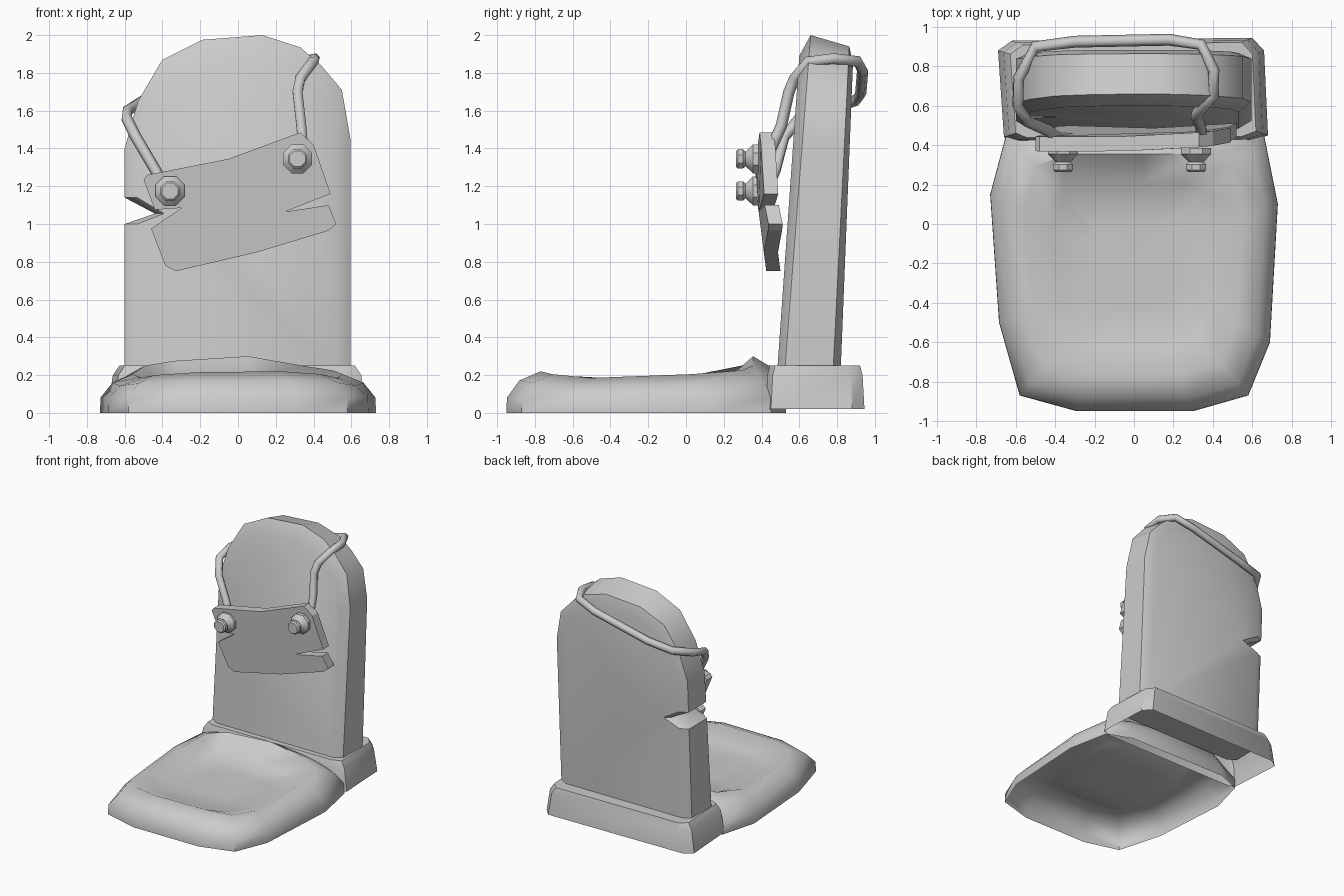
import bpy, bmesh, math

if "Cube" in bpy.data.objects:
    bpy.data.objects.remove(bpy.data.objects["Cube"])


def smooth(ob, angle):
    bpy.ops.object.select_all(action='DESELECT')
    ob.select_set(True)
    bpy.context.view_layer.objects.active = ob
    if ob.type == 'CURVE':
        bpy.ops.object.convert(target='MESH')
    bpy.ops.object.shade_smooth_by_angle(angle=math.radians(angle))


def loft(name, rings, cap_first=True, cap_last=True, angle=35):
    """Skin a list of matching closed rings."""
    bm = bmesh.new()
    vr = [[bm.verts.new(p) for p in r] for r in rings]
    n = len(rings[0])
    for a, b in zip(vr, vr[1:]):
        for i in range(n):
            j = (i + 1) % n
            bm.faces.new((a[i], a[j], b[j], b[i]))
    if cap_first:
        bm.faces.new(vr[0])
    if cap_last:
        bm.faces.new(vr[-1])
    bmesh.ops.recalc_face_normals(bm, faces=bm.faces[:])
    mesh = bpy.data.meshes.new(name)
    bm.to_mesh(mesh)
    bm.free()
    ob = bpy.data.objects.new(name, mesh)
    bpy.context.collection.objects.link(ob)
    smooth(ob, angle)


def interp(table, t):
    for (t0, v0), (t1, v1) in zip(table, table[1:]):
        if t <= t1:
            return v0 + (v1 - v0) * (t - t0) / (t1 - t0)
    return table[-1][1]


# headstone: leaning slab, softly bulged faces, a chip in its left edge
outline = [(-.6, .2), (.595, .2), (.595, 1.45), (.55, 1.71), (.44, 1.84), (.33, 1.935),
           (.13, 2.0), (-.19, 1.975), (-.40, 1.87), (-.53, 1.65), (-.6, 1.4),
           (-.6, 1.14), (-.44, 1.055), (-.6, 1.0)]


def slab_ring(y0, lean, sx, drop):
    ring = []
    for x, z in outline:
        z -= drop * max(0, z - 1.4) / .6
        ring.append((x * sx, y0 + (z - .25) * lean, z))
    return ring


loft("headstone", [slab_ring(.485, .07, .89, .11), slab_ring(.525, .077, 1, 0),
                   slab_ring(.78, .05, 1, .06), slab_ring(.82, .04, .89, .15)], angle=38)

# plinth: hollow block with rounded shoulders
foot = [(-.66, .44), (-.60, .415), (.60, .42), (.68, .45), (.66, .88),
        (.60, .945), (-.62, .93), (-.69, .88)]
loft("plinth", [[(x * s, .685 + (y - .685) * s, z) for x, y in foot]
                for s, z in ((1, .02), (.96, .2), (.91, .25))], cap_first=False)

# grave mound: open shell with a raised rim and a sunken middle
edge = [(-.58, -.87), (-.29, -.95), (.30, -.95), (.58, -.87), (.69, -.6), (.73, .1),
        (.66, .45), (.45, .53), (.07, .53), (-.45, .53), (-.65, .45), (-.73, .15), (-.685, -.5)]
crest = [.20, .215, .22, .205, .185, .205, .225, .25, .30, .275, .25, .205, .185]


def mound_ring(s, height):
    return [(x * s, -.2 + (y + .2) * s, height(c)) for (x, y), c in zip(edge, crest)]


loft("grave_mound", [mound_ring(1.0, lambda c: 0),
                     mound_ring(.998, lambda c: .08),
                     mound_ring(.91, lambda c: c * .78),
                     mound_ring(.76, lambda c: c),
                     mound_ring(.56, lambda c: .085 + c * .28),
                     mound_ring(.28, lambda c: .15)], cap_first=False, angle=50)

# plaque: split board, slightly bent
board = [(-.48, 1.26), (-.05, 1.345), (.33, 1.485), (.40, 1.42), (.49, 1.16), (.25, 1.065),
         (.48, 1.10), (.52, 1.0), (.48, .965), (.10, .85), (-.33, .75), (-.385, .78),
         (-.46, .975), (-.30, 1.085), (-.44, 1.075), (-.5, 1.235)]
bend = [(.75, .425), (1.1, .38), (1.3, .365), (1.5, .385)]


def board_ring(offset):
    return [(x, interp(bend, z) + max(0, x - .3) * .2 + offset, z) for x, z in board]


loft("plaque", [board_ring(0), board_ring(.075)], angle=20)

# bolts: eight-sided turned heads
profile = [(.265, .045), (.275, .055), (.302, .055), (.315, .042), (.355, .083), (.385, .083)]
for name, cx, cz in (("left_bolt", -.36, 1.175), ("right_bolt", .315, 1.345)):
    loft(name, [[(cx + r * math.cos(math.pi * (k + .5) / 4), y,
                  cz + r * math.sin(math.pi * (k + .5) / 4)) for k in range(8)]
                for y, r in profile])

# hanging rope: slung around the back of the headstone
path = [(-.38, .43, 1.18), (-.44, .475, 1.29), (-.54, .52, 1.46), (-.59, .60, 1.56),
        (-.585, .74, 1.60), (-.50, .90, 1.655), (-.30, .925, 1.69), (.18, .935, 1.81),
        (.34, .91, 1.86), (.405, .78, 1.875), (.40, .65, 1.86), (.33, .575, 1.77),
        (.315, .545, 1.70), (.335, .505, 1.52), (.345, .45, 1.40)]
curve = bpy.data.curves.new("rope", 'CURVE')
curve.dimensions = '3D'
curve.bevel_depth = .03
curve.bevel_resolution = 1
curve.use_fill_caps = True
spline = curve.splines.new('POLY')
spline.points.add(len(path) - 1)
for p, co in zip(spline.points, path):
    p.co = (*co, 1)
rope = bpy.data.objects.new("rope", curve)
bpy.context.collection.objects.link(rope)
smooth(rope, 65)
